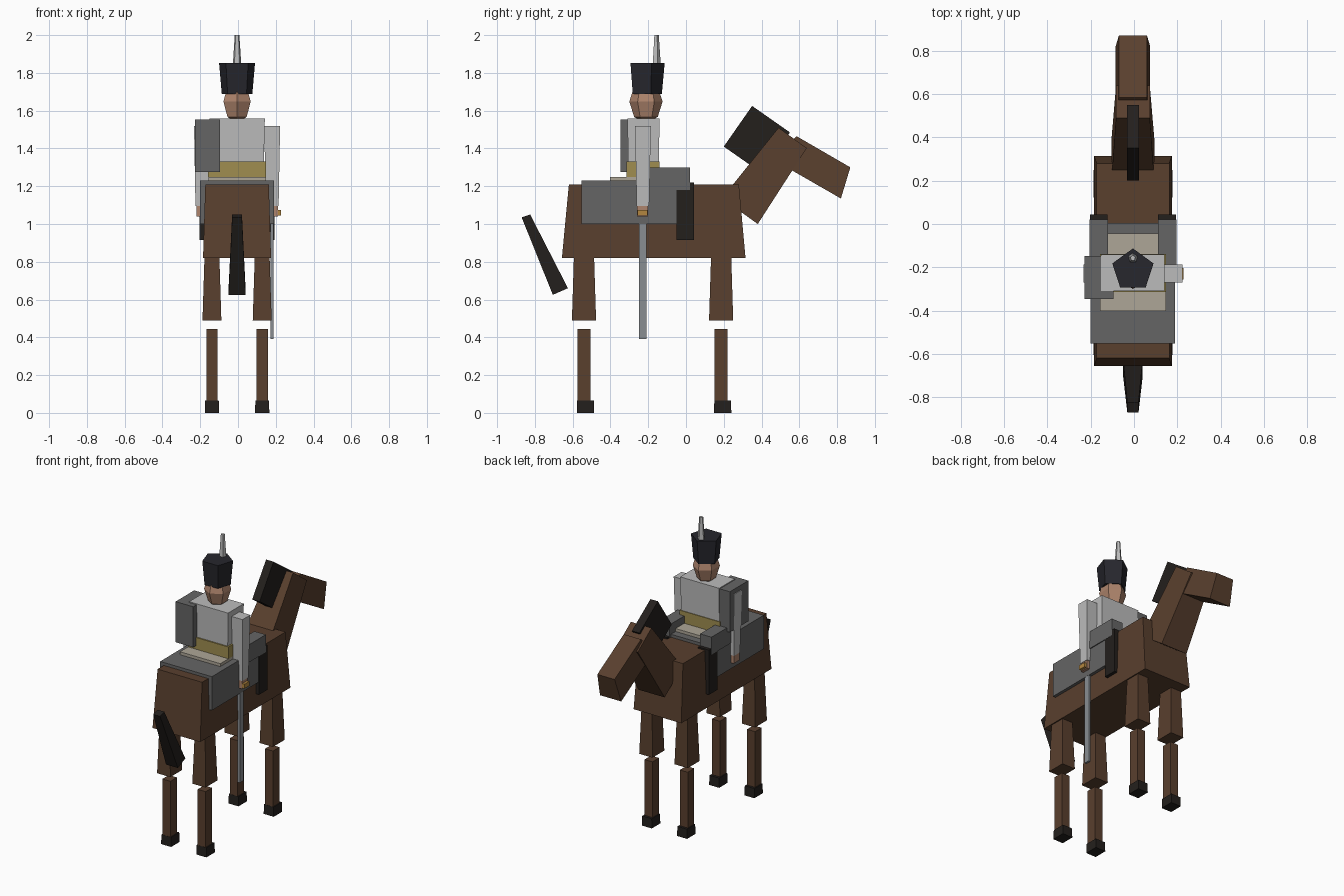
import bpy, bmesh, math

if "Cube" in bpy.data.objects:
    bpy.data.objects.remove(bpy.data.objects["Cube"])

CX = -0.005  # centre line of horse and rider


def material(name, rgb):
    m = bpy.data.materials.new(name)
    m.diffuse_color = (*rgb, 1)
    m.use_nodes = True
    m.node_tree.nodes["Principled BSDF"].inputs["Base Color"].default_value = m.diffuse_color
    return m


BROWN = material("brown_coat", (0.10, 0.05, 0.027))
BLACK = material("black", (0.017, 0.014, 0.012))
NAVY = material("hat_black", (0.02, 0.02, 0.026))
DARK = material("dark_grey", (0.13, 0.13, 0.13))
LIGHT = material("light_grey", (0.5, 0.5, 0.5))
BEIGE = material("sheepskin", (0.42, 0.38, 0.31))
SASH = material("yellow", (0.35, 0.27, 0.08))
SKIN = material("skin", (0.42, 0.23, 0.15))
STEEL = material("steel", (0.25, 0.27, 0.29))
GOLD = material("brass", (0.45, 0.24, 0.05))


def finish(name, bm, mat):
    bmesh.ops.recalc_face_normals(bm, faces=bm.faces)
    me = bpy.data.meshes.new(name)
    bm.to_mesh(me)
    bm.free()
    me.materials.append(mat)
    ob = bpy.data.objects.new(name, me)
    bpy.context.collection.objects.link(ob)
    return ob


def slab(name, profile, widths, mat, x=CX):
    """Side profile of (y, z) points, each with its own half width in x."""
    bm = bmesh.new()
    sides = [[bm.verts.new((x + s * w, y, z)) for (y, z), w in zip(profile, widths)]
             for s in (-1, 1)]
    n = len(profile)
    for side in sides:
        bm.faces.new(side)
    for i in range(n):
        j = (i + 1) % n
        bm.faces.new((sides[0][i], sides[0][j], sides[1][j], sides[1][i]))
    return finish(name, bm, mat)


def block(name, x, y, z0, z1, bottom, top, mat):
    """Upright tapered box; bottom and top are (half x, half y)."""
    return slab(name, [(y - bottom[1], z0), (y + bottom[1], z0),
                       (y + top[1], z1), (y - top[1], z1)],
                [bottom[0], bottom[0], top[0], top[0]], mat, x)


def box(name, x0, x1, y0, y1, z0, z1, mat):
    h = ((x1 - x0) / 2, (y1 - y0) / 2)
    return block(name, (x0 + x1) / 2, (y0 + y1) / 2, z0, z1, h, h, mat)


def prism(name, x, y, z0, z1, r0, r1, mat, sides=5):
    """Tapered prism with one corner facing +y."""
    bm = bmesh.new()
    rings = [[bm.verts.new((x + r * math.sin(2 * math.pi * i / sides),
                            y + r * math.cos(2 * math.pi * i / sides), z))
              for i in range(sides)] for r, z in ((r0, z0), (r1, z1))]
    for ring in rings:
        bm.faces.new(ring)
    for i in range(sides):
        j = (i + 1) % sides
        bm.faces.new((rings[0][i], rings[0][j], rings[1][j], rings[1][i]))
    return finish(name, bm, mat)


# Horse: body, neck, head, mane, tail
slab("horse_body", [(-0.657, 0.82), (0.315, 0.82), (0.28, 1.21), (-0.62, 1.21)],
     [0.18, 0.18, 0.168, 0.168], BROWN)
slab("horse_neck", [(0.19, 1.136), (0.38, 1.0), (0.639, 1.402), (0.49, 1.51)],
     [0.1, 0.1, 0.078, 0.078], BROWN)
slab("horse_head", [(0.467, 1.338), (0.82, 1.135), (0.87, 1.30), (0.585, 1.465)],
     [0.08, 0.08, 0.065, 0.065], BROWN)
slab("mane", [(0.2, 1.41), (0.4, 1.27), (0.55, 1.485), (0.35, 1.625)],
     [0.028] * 4, BLACK)
slab("tail", [(-0.705, 0.625), (-0.625, 0.66), (-0.825, 1.05), (-0.87, 1.035)],
     [0.045, 0.045, 0.026, 0.026], BLACK)

# Horse legs
for end, y in (("hind", -0.54), ("front", 0.186)):
    for side, s in (("left", -1), ("right", 1)):
        x = CX + s * 0.133
        block(f"{end}_upper_leg_{side}", x, y, 0.49, 0.87,
              (0.05, 0.064), (0.038, 0.052), BROWN)
        block(f"{end}_lower_leg_{side}", x, y, 0.065, 0.445,
              (0.03, 0.035), (0.03, 0.035), BROWN)
        block(f"{end}_hoof_{side}", x, y + 0.008, 0.0, 0.065,
              (0.038, 0.046), (0.036, 0.044), BLACK)

# Saddle
box("saddle_blanket", -0.2, 0.19, -0.553, 0.005, 1.0, 1.23, DARK)
box("saddle_pad", -0.157, 0.148, -0.402, -0.045, 1.21, 1.25, BEIGE)

# Rider torso, sash and shoulder jacket
block("torso", CX, -0.225, 1.25, 1.558, (0.14, 0.08), (0.147, 0.085), LIGHT)
block("sash", CX, -0.227, 1.25, 1.33, (0.153, 0.088), (0.153, 0.088), SASH)
box("shoulder_jacket", -0.228, -0.095, -0.347, -0.147, 1.275, 1.552, DARK)

# Rider limbs
for side, s in (("left", -1), ("right", 1)):
    x = CX + s * 0.186
    block(f"arm_{side}", x, -0.228, 1.095, 1.52, (0.034, 0.033), (0.042, 0.042), LIGHT)
    block(f"hand_{side}", x, -0.23, 1.04, 1.1, (0.03, 0.03), (0.03, 0.03), SKIN)
    xl = CX + s * 0.158
    block(f"thigh_{side}", xl, -0.11, 1.18, 1.3, (0.043, 0.13), (0.043, 0.13), DARK)
    block(f"boot_{side}", xl, -0.003, 0.915, 1.22, (0.041, 0.046), (0.041, 0.046), BLACK)

# Sword
box("sword_blade", 0.173, 0.189, -0.25, -0.21, 0.39, 1.06, STEEL)
box("sword_guard", 0.138, 0.228, -0.256, -0.204, 1.045, 1.075, GOLD)

# Rider head, tall hat and plume
bm = bmesh.new()
bmesh.ops.create_uvsphere(bm, u_segments=6, v_segments=4, radius=1)
bmesh.ops.scale(bm, vec=(0.083, 0.088, 0.115), verts=bm.verts)
bmesh.ops.translate(bm, vec=(CX, -0.212, 1.648), verts=bm.verts)
finish("rider_head", bm, SKIN)
prism("hat", CX, -0.213, 1.688, 1.852, 0.085, 0.1, NAVY)
prism("plume", CX, -0.157, 1.82, 2.0, 0.025, 0.013, LIGHT)
